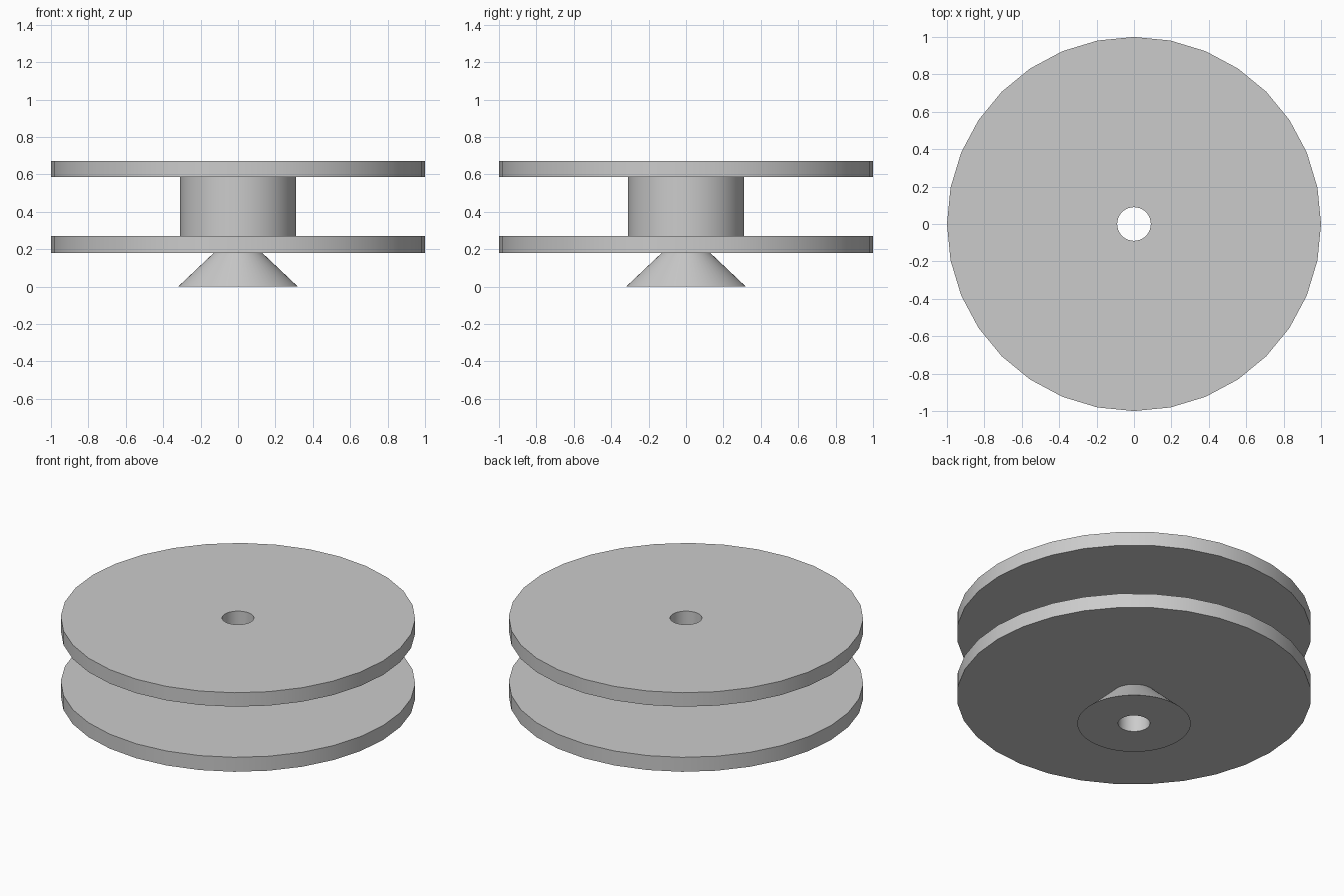
import bpy, bmesh
from math import radians
from mathutils import Matrix, Vector

cube = bpy.data.objects.get("Cube")
if cube:
    bpy.data.objects.remove(cube, do_unlink=True)

GREY = (0.6, 0.6, 0.6, 1)
BORE = 0.09

grey = bpy.data.materials.new("plain grey")
grey.use_nodes = True
grey.diffuse_color = GREY
grey.node_tree.nodes["Principled BSDF"].inputs["Base Color"].default_value = GREY


def bored_ring(name, z0, z1, r0, r1, sides):
    """Spin a bored section, radius r0 at the bottom and r1 at the top."""
    bm = bmesh.new()
    section = [(BORE, z0), (r0, z0), (r1, z1), (BORE, z1)]
    verts = [bm.verts.new((r, 0, z)) for r, z in section]
    edges = [bm.edges.new((verts[i], verts[(i + 1) % 4])) for i in range(4)]
    bmesh.ops.spin(bm, geom=verts + edges, cent=(0, 0, 0), axis=(0, 0, 1),
                   angle=radians(360), steps=sides, use_merge=True)
    bmesh.ops.remove_doubles(bm, verts=bm.verts, dist=0.0001)
    bmesh.ops.recalc_face_normals(bm, faces=bm.faces)
    mesh = bpy.data.meshes.new(name)
    bm.to_mesh(mesh)
    bm.free()
    mesh.materials.append(grey)
    obj = bpy.data.objects.new(name, mesh)
    bpy.context.collection.objects.link(obj)
    bpy.ops.object.select_all(action="DESELECT")
    obj.select_set(True)
    bpy.context.view_layer.objects.active = obj
    bpy.ops.object.shade_smooth_by_angle(angle=radians(30))


# Flared foot, two flanges and the drum between them
bored_ring("flared_foot", 0, 0.18, 0.32, 0.13, 64)
bored_ring("lower_flange", 0.18, 0.27, 1, 1, 32)
bored_ring("drum", 0.27, 0.585, 0.31, 0.31, 64)
bored_ring("upper_flange", 0.585, 0.672, 1, 1, 32)
